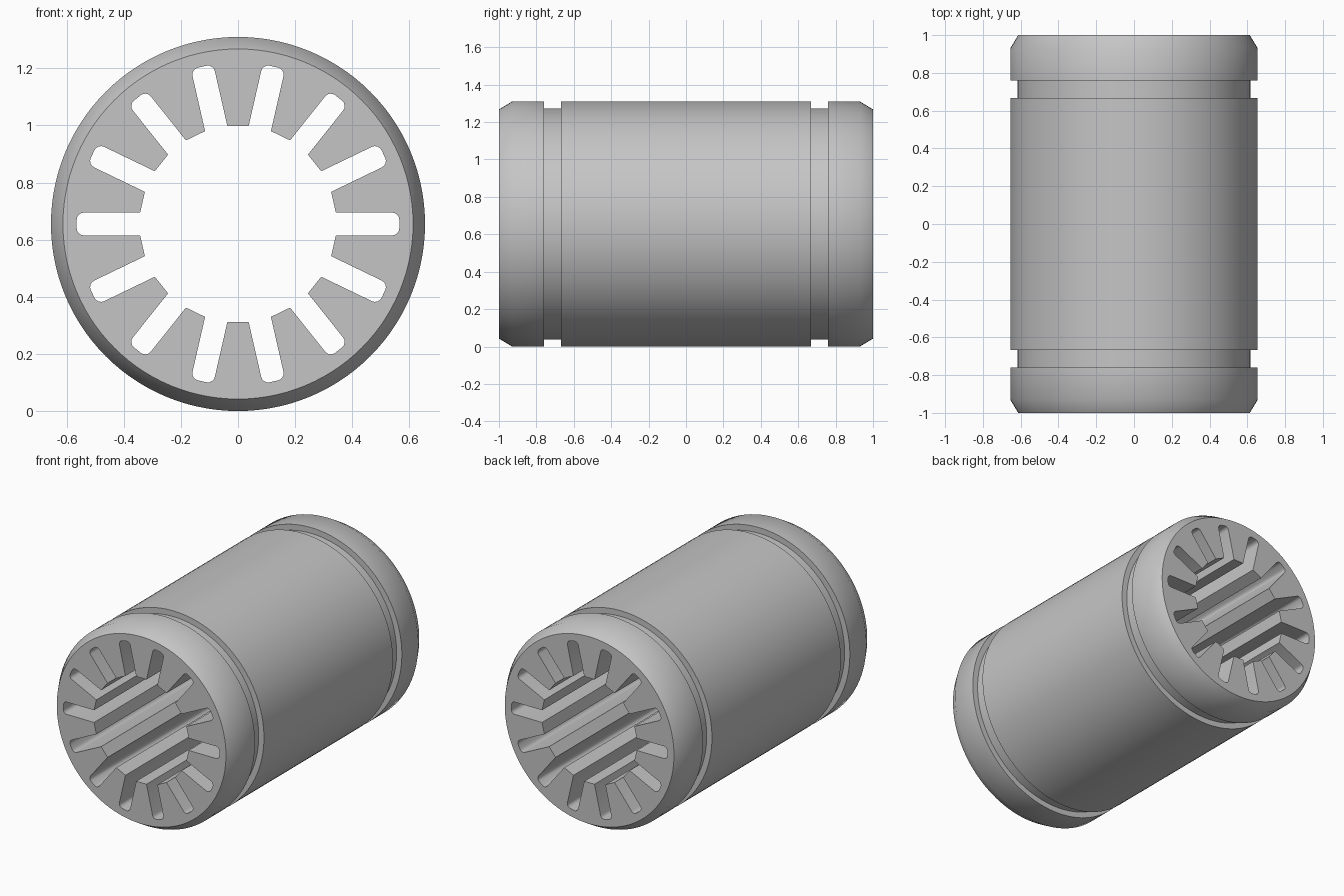
import bpy, bmesh, math
from mathutils import Matrix, Vector

# Remove the default cube
cube = bpy.data.objects.get("Cube")
if cube:
    bpy.data.objects.remove(cube, do_unlink=True)

RADIUS, FACE_R, GROOVE_R = 0.655, 0.613, 0.617
BORE_R, SLOT_R, SLOT_HALF, CORNER = 0.345, 0.565, 0.04, 0.025
SLOTS, SEGMENTS = 14, 112

# Single metal colour
steel = bpy.data.materials.new("grey steel")
steel.use_nodes = True
color = (0.56, 0.56, 0.56, 1)
steel.diffuse_color = color
steel.node_tree.nodes["Principled BSDF"].inputs["Base Color"].default_value = color


def slot_outline():
    """Half-open slot along +x with rounded outer corners."""
    mouth = math.sqrt(BORE_R ** 2 - SLOT_HALF ** 2)
    half = [Vector((mouth, -SLOT_HALF))]
    for i in range(5):
        a = math.radians(-90 + 22.5 * i)
        half.append(Vector((SLOT_R - CORNER + CORNER * math.cos(a),
                            -SLOT_HALF + CORNER + CORNER * math.sin(a))))
    return half + [Vector((p.x, -p.y)) for p in reversed(half)]


def bore_outline():
    points = []
    for i in range(SLOTS):
        turn = Matrix.Rotation(math.tau * i / SLOTS, 2)
        points += [turn @ p for p in slot_outline()]
    return points


def circle(radius):
    return [Vector((radius * math.cos(math.tau * i / SEGMENTS),
                    radius * math.sin(math.tau * i / SEGMENTS)))
            for i in range(SEGMENTS)]


def add_ring(bm, points, y):
    verts = [bm.verts.new((p.x, y, p.y + RADIUS)) for p in points]
    edges = [bm.edges.new((verts[i - 1], verts[i])) for i in range(len(verts))]
    return verts, edges


def skin(bm, a, b):
    for i in range(len(a)):
        bm.faces.new((a[i - 1], a[i], b[i], b[i - 1]))


bm = bmesh.new()

# Outer sleeve with chamfered ends and two retaining grooves
end = [(FACE_R, 1), (RADIUS, 0.93), (RADIUS, 0.76), (GROOVE_R, 0.76),
       (GROOVE_R, 0.667), (RADIUS, 0.667)]
profile = [(r, -y) for r, y in end] + end[::-1]
outer = [add_ring(bm, circle(r), y) for r, y in profile]
for a, b in zip(outer, outer[1:]):
    skin(bm, a[0], b[0])

# Slotted bore running the full length
inner = [add_ring(bm, bore_outline(), y) for y in (-1, 1)]
skin(bm, inner[0][0], inner[1][0])

# Flat end faces
for rim, hole in ((outer[0], inner[0]), (outer[-1], inner[1])):
    bmesh.ops.triangle_fill(bm, use_beauty=True, edges=rim[1] + hole[1])

bmesh.ops.recalc_face_normals(bm, faces=bm.faces)
mesh = bpy.data.meshes.new("bearing_sleeve")
bm.to_mesh(mesh)
bm.free()
mesh.materials.append(steel)
sleeve = bpy.data.objects.new("bearing_sleeve", mesh)
bpy.context.collection.objects.link(sleeve)

bpy.ops.object.select_all(action="DESELECT")
sleeve.select_set(True)
bpy.context.view_layer.objects.active = sleeve
bpy.ops.object.shade_smooth_by_angle(angle=math.radians(35))
# Keep the flat end faces crisp
for poly in mesh.polygons:
    if abs(poly.normal.y) > 0.99:
        poly.use_smooth = False
